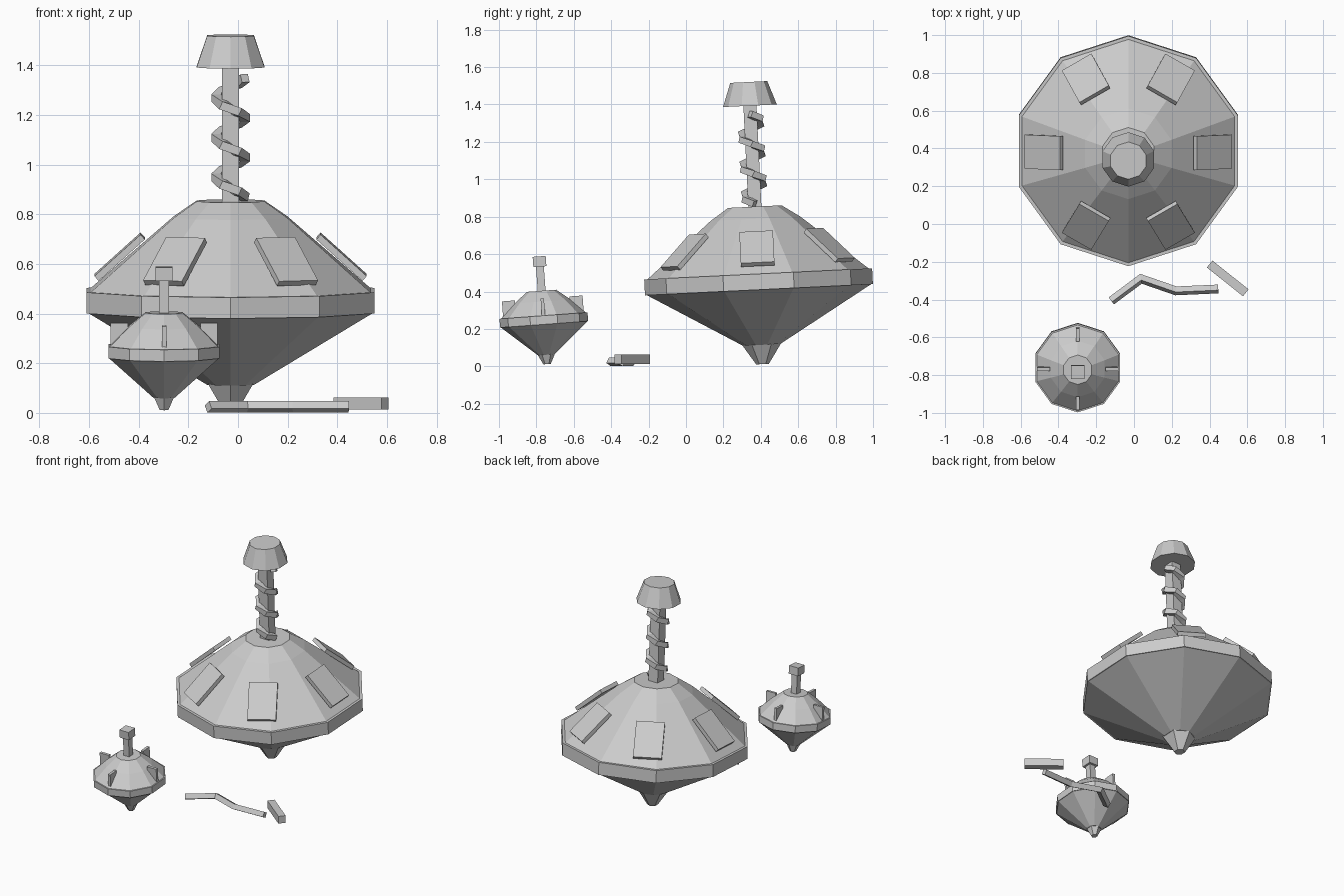
import bpy, bmesh, math
from mathutils import Matrix, Vector

cube = bpy.data.objects.get("Cube")
if cube:
    bpy.data.objects.remove(cube, do_unlink=True)

grey = bpy.data.materials.new("plain grey")
grey.use_nodes = True
grey.diffuse_color = (0.6, 0.6, 0.6, 1)
grey.node_tree.nodes["Principled BSDF"].inputs["Base Color"].default_value = grey.diffuse_color


def finish(name, bm, matrix):
    bmesh.ops.recalc_face_normals(bm, faces=bm.faces)
    mesh = bpy.data.meshes.new(name)
    bm.to_mesh(mesh)
    bm.free()
    mesh.materials.append(grey)
    obj = bpy.data.objects.new(name, mesh)
    obj.matrix_world = matrix
    bpy.context.collection.objects.link(obj)
    return obj


def skin(bm, rings):
    """Join rings of points into a capped flat-sided solid."""
    loops = [[bm.verts.new(p) for p in ring] for ring in rings]
    n = len(loops[0])
    for a, b in zip(loops, loops[1:]):
        for i in range(n):
            bm.faces.new((a[i], a[(i + 1) % n], b[(i + 1) % n], b[i]))
    bm.faces.new(loops[0][::-1])
    bm.faces.new(loops[-1])


def turned(name, profile, sides, matrix):
    """Solid of (radius, height) rings with a corner on the y axis."""
    bm = bmesh.new()
    angles = [math.pi / 2 + math.tau * i / sides for i in range(sides)]
    skin(bm, [[(r * math.cos(a), r * math.sin(a), z) for a in angles] for r, z in profile])
    return finish(name, bm, matrix)


def box(name, size, matrix):
    bm = bmesh.new()
    bmesh.ops.create_cube(bm, size=1, matrix=Matrix.Diagonal((*size, 1)))
    return finish(name, bm, matrix)


def rope(name, points, width, matrix, roll=0.0):
    """Square cord swept along a path with mitred corners."""
    points = [Vector(p) for p in points]
    rings = []
    for i, p in enumerate(points):
        before = (p - points[i - 1]).normalized() if i else None
        after = (points[i + 1] - p).normalized() if i < len(points) - 1 else None
        tangent = ((before or after) + (after or before)).normalized()
        side = tangent.cross(Vector((0, 0, 1))).normalized()
        up = side.cross(tangent)
        mitre = 1 / tangent.dot(after or before)
        ring = []
        for k in range(4):
            a = roll + math.pi / 4 + k * math.pi / 2
            r = width / math.sqrt(2)
            ring.append(p + side * (r * math.cos(a) * mitre) + up * (r * math.sin(a)))
        rings.append(ring)
    bm = bmesh.new()
    skin(bm, rings)
    return finish(name, bm, matrix)


def placed(x, y, lean):
    return Matrix.Translation((x, y, 0)) @ Matrix.Rotation(math.radians(lean), 4, 'X')


def around(base, angle, radius, height, pitch=0):
    return (base @ Matrix.Rotation(math.radians(angle), 4, 'Z')
            @ Matrix.Translation((radius, 0, height))
            @ Matrix.Rotation(math.radians(pitch), 4, 'Y'))


# Large spinning top
big = placed(-0.03, 0.41, 2.8)
turned("large_body_lower", [(0.1, 0.115), (0.6, 0.41)], 10, big)
turned("large_rim", [(0.61, 0.41), (0.61, 0.495)], 10, big)
turned("large_body_upper", [(0.598, 0.49), (0.24, 0.79), (0.143, 0.855)], 10, big)
turned("large_tip", [(0.034, 0.012), (0.104, 0.118)], 6, big)
box("large_stem", (0.07, 0.07, 0.56), big @ Matrix.Translation((0, 0, 1.12)))
turned("large_knob", [(0.144, 1.395), (0.099, 1.522)], 10, big)
for i in range(6):
    box(f"large_panel_{i + 1}", (0.25, 0.18, 0.026), around(big, 60 * i, 0.447, 0.63, 42))

# Cord wound three times round the stem
coil = [(0.058 * math.cos(math.tau * i / 6), 0.058 * math.sin(math.tau * i / 6),
         1.35 - 0.16 * i / 6) for i in range(19)]
rope("stem_cord", coil, 0.035, big)

# Small spinning top
small = placed(-0.298, -0.742, 4.2)
turned("small_body_lower", [(0.045, 0.062), (0.232, 0.225)], 10, small)
turned("small_rim", [(0.236, 0.225), (0.236, 0.272)], 10, small)
turned("small_body_upper", [(0.23, 0.27), (0.15, 0.348), (0.078, 0.405)], 10, small)
turned("small_tip", [(0.02, 0.012), (0.046, 0.064)], 6, small)
box("small_stem", (0.042, 0.042, 0.16), small @ Matrix.Translation((0, 0, 0.47)))
box("small_knob", (0.07, 0.07, 0.055), small @ Matrix.Translation((0, 0, 0.562)))
for i in range(4):
    box(f"small_fin_{i + 1}", (0.07, 0.018, 0.1), around(small, 90 * i, 0.181, 0.314))

# Loose cord and its handle on the floor
rope("floor_cord", [(-0.12, -0.407, 0.024), (0.037, -0.29, 0.024), (0.222, -0.354, 0.024),
                    (0.446, -0.344, 0.024)], 0.034, Matrix.Identity(4), math.radians(30))
box("cord_handle", (0.245, 0.047, 0.05),
    Matrix.Translation((0.496, -0.288, 0.038)) @ Matrix.Rotation(math.radians(-38.5), 4, 'Z'))
